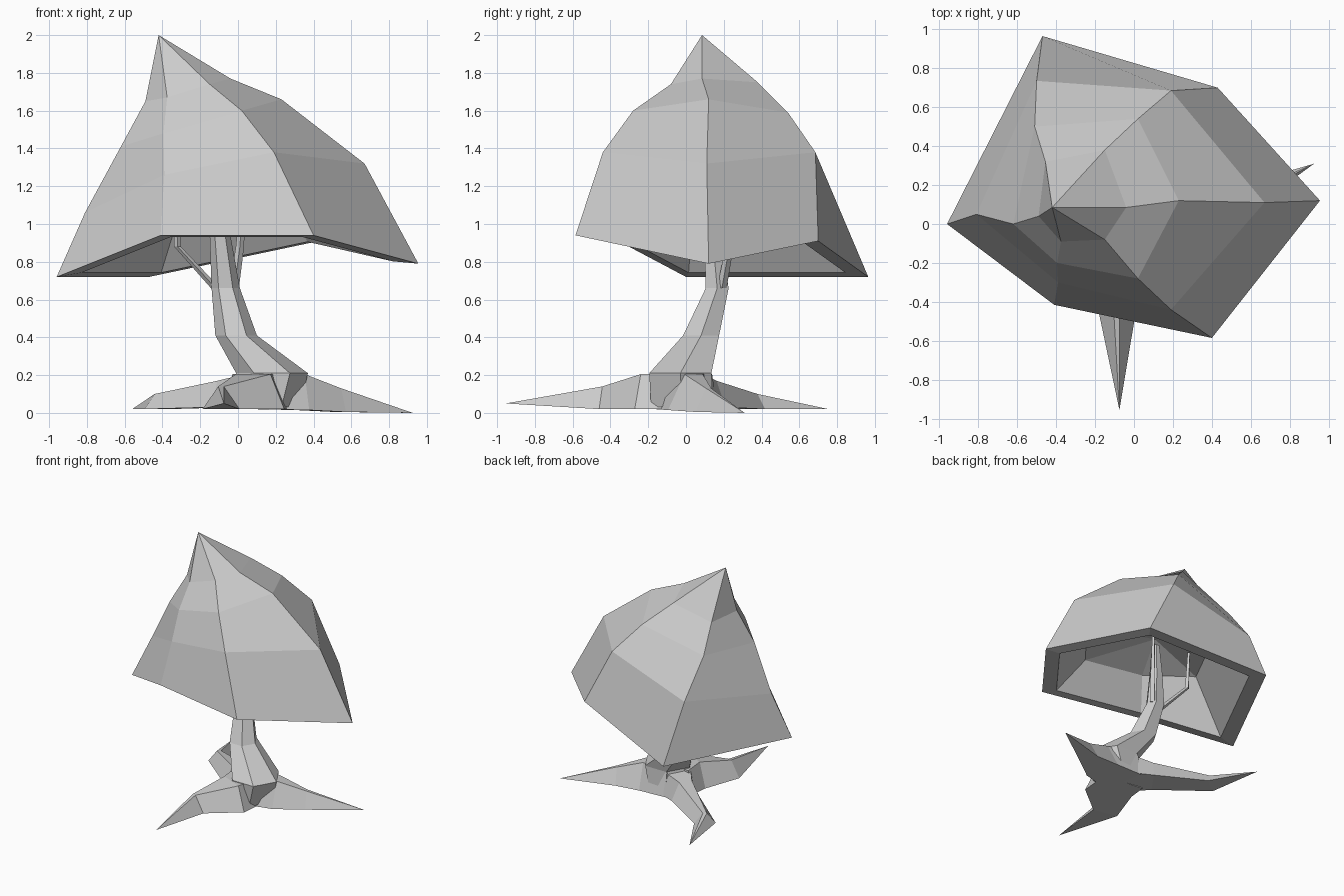
import bpy
import math
from mathutils import Vector

if "Cube" in bpy.data.objects:
    bpy.data.objects.remove(bpy.data.objects["Cube"])


def add_mesh(name, verts, faces):
    mesh = bpy.data.meshes.new(name)
    mesh.from_pydata([tuple(v) for v in verts], [], faces)
    mesh.update()
    obj = bpy.data.objects.new(name, mesh)
    bpy.context.collection.objects.link(obj)
    return obj


def loft(name, rings):
    """Skin equal-length rings; a single-point ring closes into a tip."""
    n = max(len(r) for r in rings)
    verts, rows, faces = [], [], []
    for ring in rings:
        start = len(verts)
        verts += ring
        rows.append([start + (i if len(ring) > 1 else 0) for i in range(n)])
    for a, b in zip(rows, rows[1:]):
        for i in range(n):
            j = (i + 1) % n
            quad = [a[i], a[j], b[j], b[i]]
            faces.append(list(dict.fromkeys(quad)))
    if len(rings[0]) > 1:
        faces.append(rows[0][::-1])
    if len(rings[-1]) > 1:
        faces.append(rows[-1])
    return add_mesh(name, verts, faces)


def oval(x, y, z, rx, ry, n=6):
    return [Vector((x + rx * math.cos(math.tau * i / n),
                    y + ry * math.sin(math.tau * i / n), z)) for i in range(n)]


def root(name, sections, tip):
    """Trapezoid sections (x, y, bottom z, top z, width, top width) to a point."""
    centres = [Vector((s[0], s[1], 0)) for s in sections] + [Vector((tip[0], tip[1], 0))]
    rings = []
    for i, (x, y, lo, hi, w, tw) in enumerate(sections):
        d = (centres[i + 1] - centres[max(i - 1, 0)]).normalized()
        side = Vector((-d.y, d.x, 0))
        c = centres[i]
        rings.append([c + side * k * 0.5 + Vector((0, 0, z))
                      for k, z in ((-w, lo), (w, lo), (tw, hi), (-tw, hi))])
    return loft(name, rings + [[Vector(tip)]])


# Canopy: six spokes from the off-centre peak down to the rim
peak = Vector((-0.42, 0.085, 2.0))
spokes = [
    [(-0.49, 0.04, 1.65), (-0.62, 0.0, 1.41), (-0.81, 0.05, 1.06), (-0.96, 0.0, 0.72)],
    [(-0.375, -0.09, 1.67), (-0.395, -0.2, 1.48), (-0.39, -0.3, 1.26), (-0.41, -0.415, 0.94)],
    [(-0.15, -0.08, 1.74), (0.02, -0.28, 1.6), (0.19, -0.44, 1.38), (0.4, -0.585, 0.94)],
    [(-0.04, 0.085, 1.77), (0.23, 0.12, 1.66), (0.67, 0.11, 1.32), (0.955, 0.12, 0.79)],
    [(-0.15, 0.38, 1.75), (0.02, 0.54, 1.59), (0.19, 0.685, 1.38), (0.43, 0.7, 0.91)],
    [(-0.455, 0.32, 1.65), (-0.51, 0.5, 1.46), (-0.5, 0.735, 1.17), (-0.47, 0.965, 0.72)],
]
rings = [[peak]] + [[Vector(s[k]) for s in spokes] for k in range(4)]
rim = rings[-1]
# Underside: inset rim, then a raised pocket
centre = Vector((-0.02, 0.1, 0.88))
rings.append([p.lerp(centre, 0.14) for p in rim])
pocket = [p.lerp(centre, 0.42) for p in rim]
for p in pocket:
    p.z = 1.15
rings += [pocket, [Vector((-0.12, 0.1, 1.28))]]
loft("canopy", rings)

# Trunk
loft("trunk", [oval(*r) for r in (
    (0.13, -0.02, 0.03, 0.2, 0.19),
    (0.18, -0.03, 0.21, 0.19, 0.19),
    (-0.01, 0.08, 0.41, 0.11, 0.11),
    (-0.065, 0.165, 0.66, 0.075, 0.07),
    (-0.095, 0.14, 0.94, 0.055, 0.05),
    (-0.1, 0.13, 1.2, 0.03, 0.03))])

# Roots
root("root_front", [(0.1, 0.0, 0.02, 0.205, 0.34, 0.26),
                    (0.08, -0.2, 0.02, 0.205, 0.36, 0.2),
                    (-0.09, -0.44, 0.02, 0.14, 0.2, 0.03)], (-0.075, -0.955, 0.05))
root("root_right", [(0.1, 0.0, 0.02, 0.205, 0.34, 0.28),
                    (0.34, 0.04, 0.015, 0.205, 0.28, 0.1),
                    (0.54, 0.12, 0.005, 0.13, 0.15, 0.03)], (0.925, 0.31, 0.0))
root("root_back_left", [(0.1, 0.0, 0.02, 0.205, 0.3, 0.24),
                        (-0.08, 0.12, 0.03, 0.17, 0.22, 0.1),
                        (-0.43, 0.37, 0.02, 0.1, 0.16, 0.03)], (-0.56, 0.755, 0.02))

# Branches inside the canopy
for name, path in {
    "branch_left": ((-0.1, 0.18, 0.64, 0.025), (-0.32, 0.23, 0.88, 0.018), (-0.33, 0.24, 1.18, 0.012)),
    "branch_right": ((-0.02, 0.19, 0.66, 0.025), (0.01, 0.23, 0.88, 0.022), (0.03, 0.26, 1.18, 0.012)),
}.items():
    loft(name, [oval(x, y, z, r, r, 4) for x, y, z, r in path])
